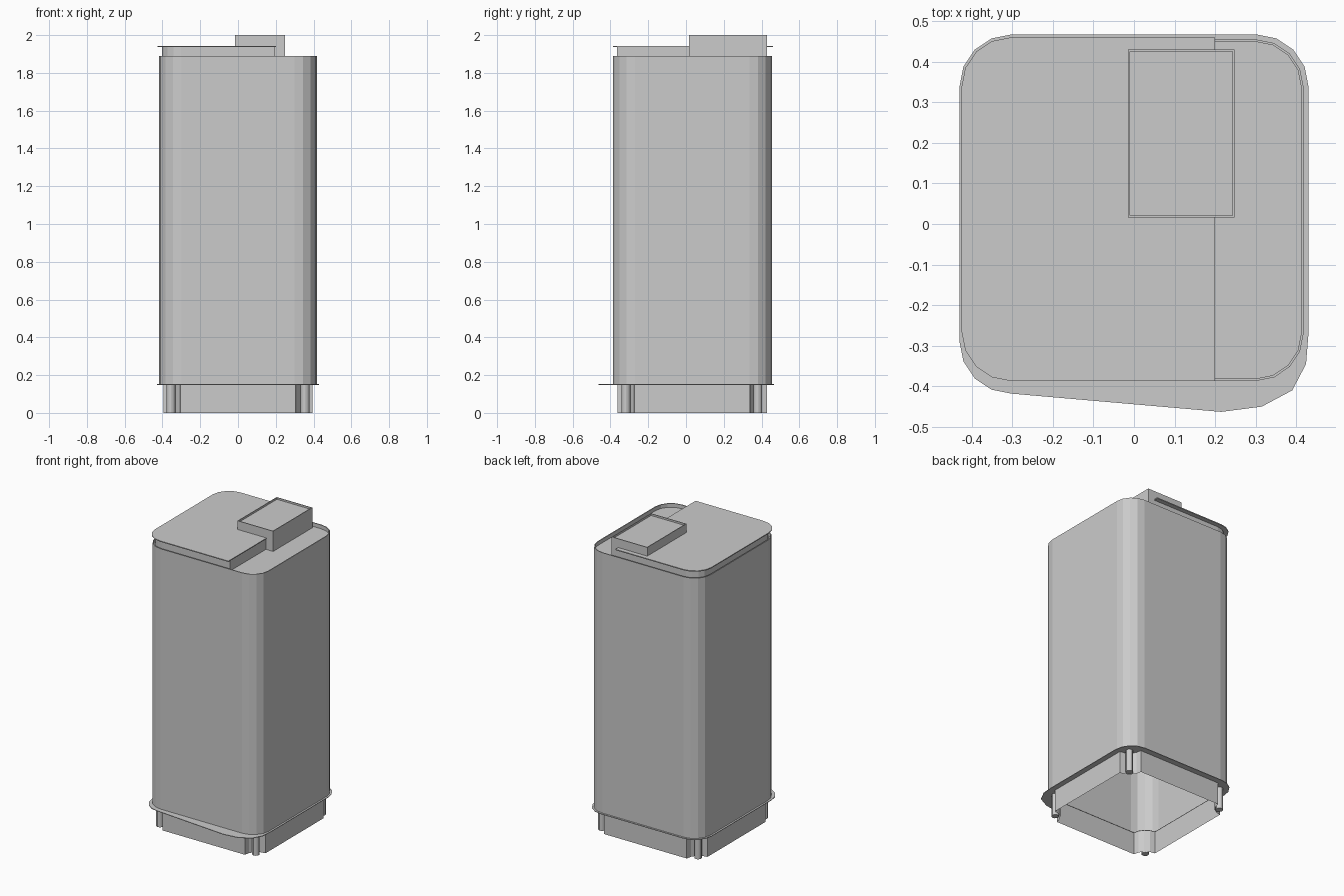
import bpy, bmesh
from math import sin, cos, radians

if "Cube" in bpy.data.objects:
    bpy.data.objects.remove(bpy.data.objects["Cube"])


def outline(x0, x1, y0, y1, r, seg=4):
    """Counter-clockwise rectangle, radius per corner (fr, br, bl, fl); negative = concave notch."""
    rs = r if isinstance(r, tuple) else (r,) * 4
    corners = [(x1, y0, -1, 1), (x1, y1, -1, -1), (x0, y1, 1, -1), (x0, y0, 1, 1)]
    pts = []
    for i, (cx, cy, sx, sy) in enumerate(corners):
        r, a0 = rs[i], -90 + 90 * i
        if r == 0:
            pts.append((cx, cy))
            continue
        for k in range(seg + 1):
            t = 90 * k / seg
            if r > 0:
                a = radians(a0 + t)
                pts.append((cx + sx * r + r * cos(a), cy + sy * r + r * sin(a)))
            else:
                a = radians(a0 + 270 - t)
                pts.append((cx - r * cos(a), cy - r * sin(a)))
    return pts


def loft(name, loops, cap_start=False, cap_end=False):
    """Bridge a list of (outline, z) loops into one mesh object."""
    bm = bmesh.new()
    rings = [[bm.verts.new((x, y, z)) for x, y in pts] for pts, z in loops]
    for a, b in zip(rings, rings[1:]):
        n = len(a)
        for i in range(n):
            j = (i + 1) % n
            bm.faces.new((a[i], a[j], b[j], b[i]))
    if cap_start:
        bm.faces.new(rings[0][::-1])
    if cap_end:
        bm.faces.new(rings[-1])
    me = bpy.data.meshes.new(name)
    bm.to_mesh(me)
    bm.free()
    ob = bpy.data.objects.new(name, me)
    bpy.context.collection.objects.link(ob)
    return ob


# Hollow body with a thin rim and a shallow recessed top
wall = outline(-0.418, 0.418, -0.387, 0.455, 0.118)
rim = outline(-0.412, 0.412, -0.381, 0.449, 0.112)
loft("body", [(wall, 0.15), (wall, 1.89), (rim, 1.89), (rim, 1.865)], cap_end=True)

# Lid covering the left part of the top, on an inset neck
neck = outline(-0.402, 0.195, -0.365, 0.43, (0, 0, 0.1, 0.1))
loft("lid_neck", [(neck, 1.865), (neck, 1.938)], True, True)
lid = outline(-0.425, 0.2, -0.387, 0.46, (0, 0, 0.122, 0.122))
loft("lid", [(lid, 1.936), (lid, 1.942)], True, True)

# Top box with a thin raised lip
box = outline(-0.015, 0.248, 0.016, 0.43, 0)
lip = outline(-0.010, 0.243, 0.021, 0.425, 0)
loft("top_box", [(box, 1.865), (box, 2.0), (lip, 2.0), (lip, 1.988)], True, True)

# Base skirt with concave corner notches, open below
skirt = outline(-0.395, 0.395, -0.363, 0.428, -0.09)
loft("base_skirt", [(skirt, 0), (skirt, 0.15)])

# Thin base flange whose front edge is skewed forward on the right
flange = outline(-0.43, 0.43, -0.418, 0.467, 0.128)
flange[:5] = [(0.215, -0.463), (0.315, -0.45), (0.39, -0.41), (0.424, -0.345), (0.43, -0.27)]
loft("base_flange", [(skirt, 0.148), (flange, 0.148), (flange, 0.152), (skirt, 0.152)])

# Round feet in the notches
for side, x in (("left", -0.355), ("right", 0.355)):
    for end, y in (("front", -0.318), ("back", 0.38)):
        bpy.ops.mesh.primitive_cylinder_add(vertices=12, radius=0.023, depth=0.15,
                                            location=(x, y, 0.075))
        bpy.context.object.name = f"foot_{end}_{side}"
        bpy.ops.object.shade_smooth_by_angle()
